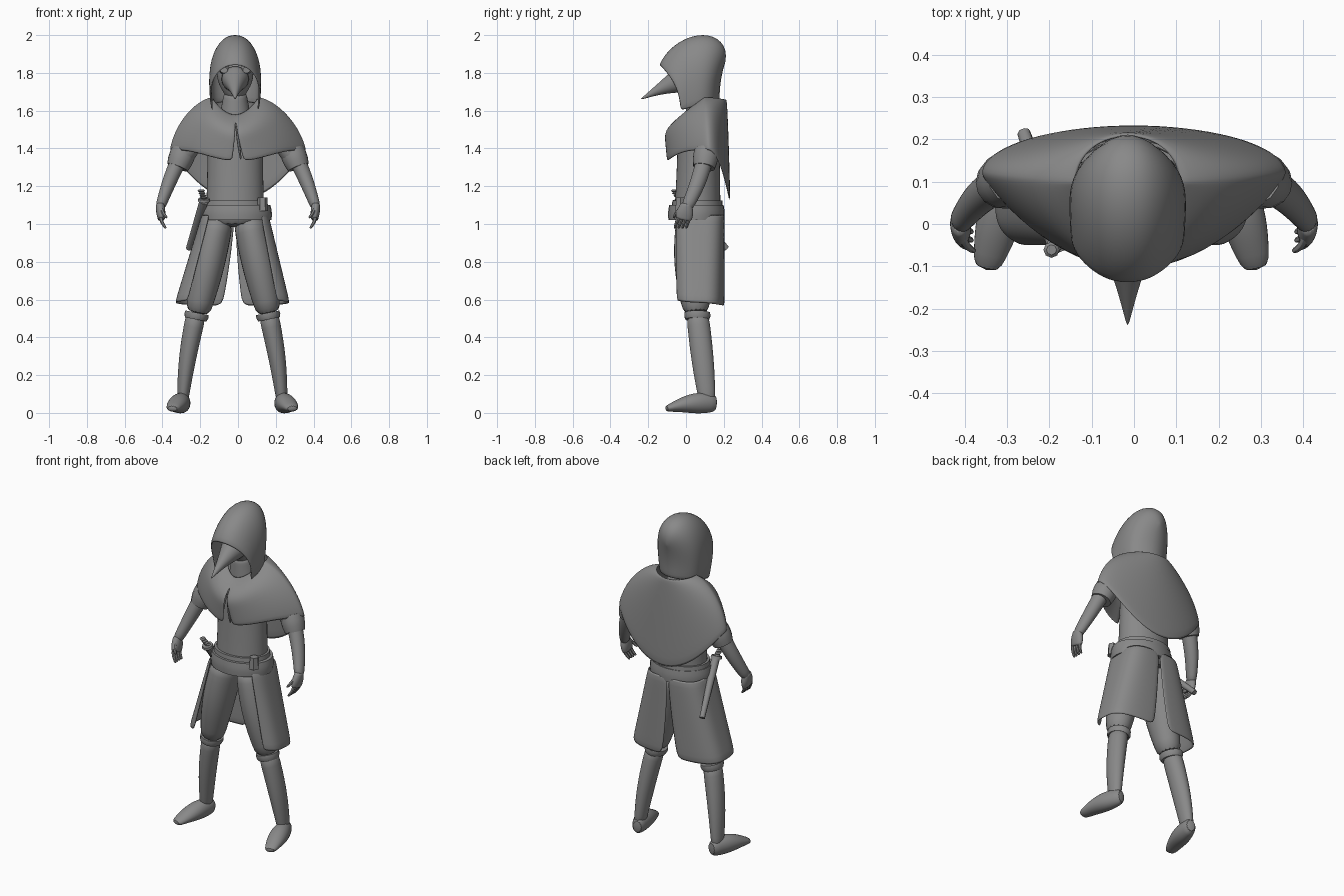
import bpy, bmesh
from math import sin, cos, pi, radians, copysign
from mathutils import Vector

if "Cube" in bpy.data.objects:
    bpy.data.objects.remove(bpy.data.objects["Cube"])

HEAD_X, ARM_X, LEG_X = -.015, 0, -.03  # the stance leans slightly
SIDES = {"left": 1, "right": -1}
GREY = (.25, .25, .25, 1)
material = bpy.data.materials.new("plain grey")
material.use_nodes = True
material.diffuse_color = GREY
material.node_tree.nodes["Principled BSDF"].inputs["Base Color"].default_value = GREY


def skin(name, rows, closed=False, thickness=0, smooth=True):
    """Bridge rows of points into one surface."""
    bm = bmesh.new()
    grid = [[bm.verts.new(point) for point in row] for row in rows]
    for upper, lower in zip(grid, grid[1:]):
        upper_loop = upper + upper[:1] if closed else upper
        lower_loop = lower + lower[:1] if closed else lower
        for a, b, c, d in zip(upper_loop, upper_loop[1:], lower_loop[1:], lower_loop):
            bm.faces.new((a, b, c, d))
    if closed:
        bm.faces.new(grid[0])
        bm.faces.new(grid[-1])
    bmesh.ops.remove_doubles(bm, verts=bm.verts, dist=.0005)
    bmesh.ops.recalc_face_normals(bm, faces=bm.faces)
    mesh = bpy.data.meshes.new(name)
    bm.to_mesh(mesh)
    bm.free()
    mesh.materials.append(material)
    part = bpy.data.objects.new(name, mesh)
    bpy.context.collection.objects.link(part)
    if thickness:
        solid = part.modifiers.new("thickness", "SOLIDIFY")
        solid.thickness = thickness
        solid.offset = 0
    if smooth:
        rounding = part.modifiers.new("rounding", "SUBSURF")
        rounding.levels = rounding.render_levels = 1
    bpy.ops.object.select_all(action="DESELECT")
    part.select_set(True)
    bpy.context.view_layer.objects.active = part
    bpy.ops.object.shade_smooth_by_angle(angle=radians(45))


def mix(a, b, t):
    return a + (b - a) * t


def power(value, exponent):
    return copysign(abs(value) ** exponent, value)


def limb(name, start, end, wide, deep=(1, 1), bulge=0, bend=(0, 0, 0), middle=HEAD_X,
         side=1, steps=7, sides=14, smooth=True):
    """Rounded tube that tapers, bulges and bends between two points.
    wide: half width at each end; deep: depth as a share of the width."""
    start, end, bend = Vector(start), Vector(end), Vector(bend)
    rows = []
    for step in range(steps + 1):
        t = step / steps
        swell = sin(pi * t)
        along = (end - start + bend * pi * cos(pi * t)).normalized()
        across = Vector((1, 0, 0))
        across = (across - across.dot(along) * along).normalized()
        other = along.cross(across)
        centre = start.lerp(end, t) + bend * swell
        radius = mix(*wide, t) + bulge * swell
        depth = radius * mix(*deep, t)
        row = []
        for i in range(sides):
            turn = 2 * pi * i / sides
            x, y, z = centre + across * radius * cos(turn) + other * depth * sin(turn)
            row.append((middle + side * x, y, z))
        rows.append(row)
    skin(name, rows, closed=True, smooth=smooth)


def pair(name, *args, **options):
    """The same limb on the left and on the right."""
    for word, side in SIDES.items():
        limb(word + "_" + name, *args, side=side, **options)


# Torso, neck and head
limb("torso", (0, .06, .98), (0, .07, 1.58), wide=(.16, .15), deep=(.8, .75), bulge=-.005, sides=20)
limb("neck", (0, .09, 1.5), (0, .06, 1.7), wide=(.1, .06))
limb("head", (0, .05, 1.65), (0, .07, 1.93), wide=(.03, .04), bulge=.065, sides=18)

# Beaked mask with round eyepieces
limb("beak", (0, 0, 1.775), (0, -.24, 1.66), wide=(.085, .002), bulge=-.006, bend=(0, 0, .005))
pair("eyepiece", (.05, 0, 1.815), (.06, -.055, 1.815), wide=(.035, .02), deep=(.8, .8), smooth=False)

# Hood: a fan of arches from the brim to the back
FAN, ARCH = 9, 18
rows = []
for step in range(FAN + 1):
    t = step / FAN
    turn = pi * (1 - t)
    base_y, base_z = mix(-.03, .18, t), mix(1.6, 1.65, t)
    top_y, top_z = .03 + .17 * cos(turn) + .06 * sin(turn), 1.84 + .16 * sin(turn)
    width = .135 * (1 - t ** 5) - .015 * (1 - t)
    row = []
    for i in range(ARCH + 1):
        a = pi * i / ARCH
        rise = abs(sin(a))
        row.append((HEAD_X + width * power(cos(a), .8) * (1 + .2 * abs(sin(2 * a))),
                    mix(base_y, top_y, rise ** 2), mix(base_z, top_z, rise ** .9)))
    rows.append(row)
skin("hood", rows, thickness=.01)

# Short cape: pointed at the back, notched at the front
RINGS, AROUND = 7, 36
rows = []
for ring in range(RINGS + 1):
    k = ring / RINGS
    width = mix(.12, .36, mix(k, sin(k * pi / 2), .6))
    front_depth = mix(.1, .22, sin(pi / 2 * min(1, 2.2 * k)))
    shoulder_z = mix(1.67, 1.39, k ** 1.5)
    front_z = mix(1.58, 1.33, k)
    back_z = mix(1.66, 1.12, k ** 1.5)
    notch = .1 * max(k - .2, 0)
    row = []
    for i in range(AROUND + 1):
        a = mix(notch, 2 * pi - notch, i / AROUND) - pi / 2
        c, s = cos(a), sin(a)
        if s < 0:
            y = .1 + .02 * k - front_depth * abs(s) ** 1.8
            z = mix(shoulder_z, front_z, abs(s) ** (2 + 4 * k))
        else:
            y = .1 + .02 * k + .11 * s
            z = mix(shoulder_z, back_z, s * s)
        row.append((mix(HEAD_X, ARM_X, k) + width * c, y, z))
    rows.append(row)
skin("cape", rows, thickness=.01)
pair("notch_fold", (.005, -.075, 1.52), (.03, -.095, 1.34), wide=(.005, .005),
     bulge=.004, bend=(0, -.01, 0), sides=6)

# Belt, sash and pouch
limb("belt", (0, .055, 1.02), (0, .055, 1.1), wide=(.185, .18), deep=(.8, .8),
     bulge=.005, middle=-.008, sides=28, steps=3, smooth=False)
limb("sash", (0, .06, 1.08), (0, .06, 1.125), wide=(.17, .165), deep=(.8, .8),
     sides=28, steps=1, smooth=False)
limb("belt_pouch", (.145, -.03, 1.07), (.145, -.03, 1.14), wide=(.03, .025), sides=6, steps=1, smooth=False)

# Long coat skirt: open at the front, slit at the back
LEVELS, FOLDS = 6, 18
for word, side in SIDES.items():
    rows = []
    for level in range(LEVELS + 1):
        t = level / LEVELS
        width = mix(.172, .3, t)
        row = []
        for i in range(FOLDS + 1):
            a = radians(mix(-48, 90 - 3 * t * t, i / FOLDS))
            row.append((mix(HEAD_X, LEG_X, t) + side * width * power(cos(a), .6),
                        .065 + .135 * power(sin(a), .6),
                        mix(1.05, .58 - .015 * sin(a), t)))
        rows.append(row)
    skin(word + "_coat_skirt", rows, thickness=.01)

# Legs and feet
pair("breeches", (.08, .06, 1.03), (.19, .055, .52), wide=(.085, .065), deep=(1.35, 1.05),
     bulge=.014, bend=(0, -.015, 0), middle=LEG_X + .005)
pair("breeches_cuff", (.187, .06, .53), (.194, .06, .495), wide=(.063, .058), deep=(1.1, 1.1),
     bulge=.004, middle=LEG_X, steps=2, smooth=False)
pair("calf", (.19, .06, .53), (.265, .115, .04), wide=(.055, .028), deep=(1.1, 1.5),
     bulge=.005, bend=(.01, 0, 0), middle=LEG_X)
pair("foot", (.25, .165, .05), (.32, -.11, .02), wide=(.03, .03), deep=(1.4, .5),
     bulge=.025, bend=(0, 0, .014), middle=LEG_X)

# Sleeves, arms and hands
pair("sleeve", (.14, .11, 1.58), (.315, .1, 1.33), wide=(.055, .06), bulge=.005, middle=ARM_X)
pair("sleeve_cuff", (.285, .11, 1.39), (.32, .095, 1.3), wide=(.065, .058), bulge=.006,
     middle=ARM_X, steps=3, smooth=False)
pair("forearm", (.3, .105, 1.37), (.415, 0, 1.08), wide=(.046, .026), deep=(1, 1.2),
     bulge=.003, bend=(.005, .012, 0), middle=ARM_X)
pair("palm", (.413, .005, 1.11), (.405, -.015, 1.02), wide=(.022, .018), deep=(1.3, 2.3),
     bulge=.005, middle=ARM_X)
for finger in range(4):
    y = .02 - .02 * finger
    pair("finger_" + "abcd"[finger], (.41, y, 1.04), (.38, y - .02, .975), wide=(.013, .008),
         bend=(.007, 0, 0), middle=ARM_X, sides=6, steps=4)
pair("thumb", (.41, -.02, 1.09), (.375, -.065, 1.03), wide=(.014, .008), bend=(.005, -.007, 0),
     middle=ARM_X, sides=6, steps=4)

# Sheathed dagger on the right hip
limb("sheath", (.165, -.03, 1.12), (.245, .215, .87), wide=(.025, .016), deep=(1, 1),
     side=-1, sides=8, smooth=False)
limb("dagger_guard", (.165, -.035, 1.12), (.165, -.04, 1.135), wide=(.033, .03),
     side=-1, sides=8, steps=1, smooth=False)
for knot in range(4):
    x, y, z = .165 + .005 * knot, -.04 - .007 * knot, 1.13 + .013 * knot
    limb("grip_knot_" + "abcd"[knot], (x, y, z), (x, y, z + .014), wide=(.012, .012),
         bulge=.007, side=-1, sides=8, steps=2, smooth=False)
